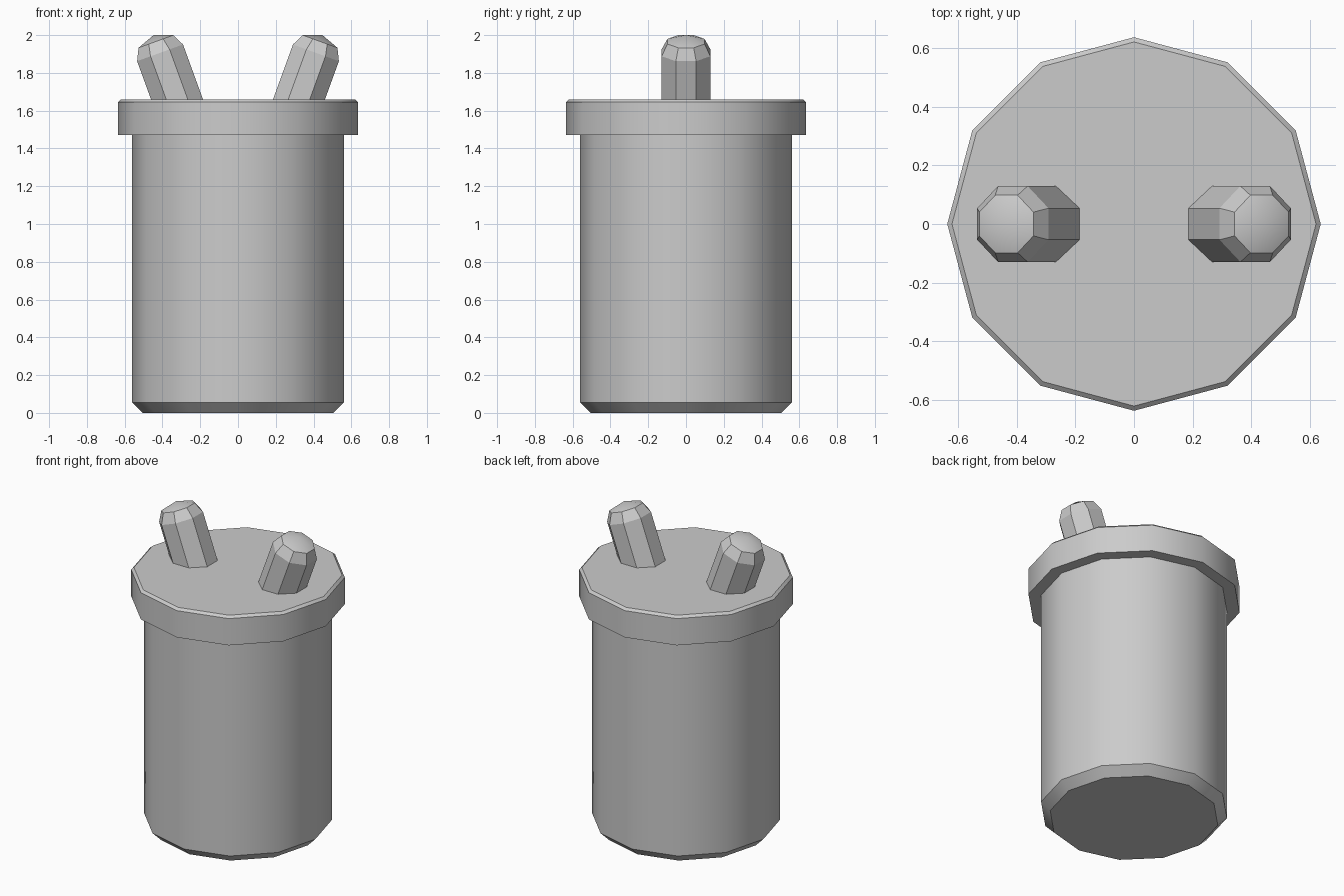
import bpy
import bmesh
from math import cos, pi, radians, sin
from mathutils import Matrix

default_cube = bpy.data.objects.get("Cube")
if default_cube:
    bpy.data.objects.remove(default_cube, do_unlink=True)

grey = bpy.data.materials.new("light_grey")
grey.use_nodes = True
grey.diffuse_color = (0.6, 0.6, 0.6, 1)
grey.node_tree.nodes["Principled BSDF"].inputs["Base Color"].default_value = grey.diffuse_color


def lathe(name, profile, sides, turn=0.0, matrix=Matrix(), smooth=35):
    """Spin (radius, height) rings into a closed solid; radius 0 makes a tip."""
    bm = bmesh.new()
    rings = []
    for r, z in profile:
        if r == 0:
            rings.append([bm.verts.new((0, 0, z))] * sides)
            continue
        angles = [turn + 2 * pi * i / sides for i in range(sides)]
        rings.append([bm.verts.new((r * cos(a), r * sin(a), z)) for a in angles])
    for low, high in zip(rings, rings[1:]):
        for i in range(sides):
            j = (i + 1) % sides
            corners = [low[i], low[j], high[j], high[i]]
            bm.faces.new(list(dict.fromkeys(corners)))
    bm.faces.new(rings[0][::-1])
    if profile[-1][0] > 0:
        bm.faces.new(rings[-1])
    bm.transform(matrix)
    bmesh.ops.recalc_face_normals(bm, faces=bm.faces)
    mesh = bpy.data.meshes.new(name)
    bm.to_mesh(mesh)
    bm.free()
    mesh.materials.append(grey)
    obj = bpy.data.objects.new(name, mesh)
    bpy.context.collection.objects.link(obj)
    bpy.ops.object.select_all(action="DESELECT")
    obj.select_set(True)
    bpy.context.view_layer.objects.active = obj
    bpy.ops.object.shade_smooth_by_angle(angle=radians(smooth))
    return obj


# Canister body with a chamfered foot
lathe("body", [(0.505, 0), (0.56, 0.055), (0.56, 1.5)], 12)

# Overhanging lid with a narrow top bevel
lathe("lid", [(0.636, 1.47), (0.636, 1.645), (0.62, 1.66)], 12)

# Two splayed prongs, octagonal with a stepped dome
prong = [(0.14, -0.1), (0.14, 0.262), (0.106, 0.326), (0, 0.362)]
for side, label in ((1, "left"), (-1, "right")):
    place = Matrix.Translation((side * 0.323, 0, 1.66)) @ Matrix.Rotation(side * radians(20), 4, "Y")
    lathe(label + "_prong", prong, 8, pi / 8, place, smooth=25)
